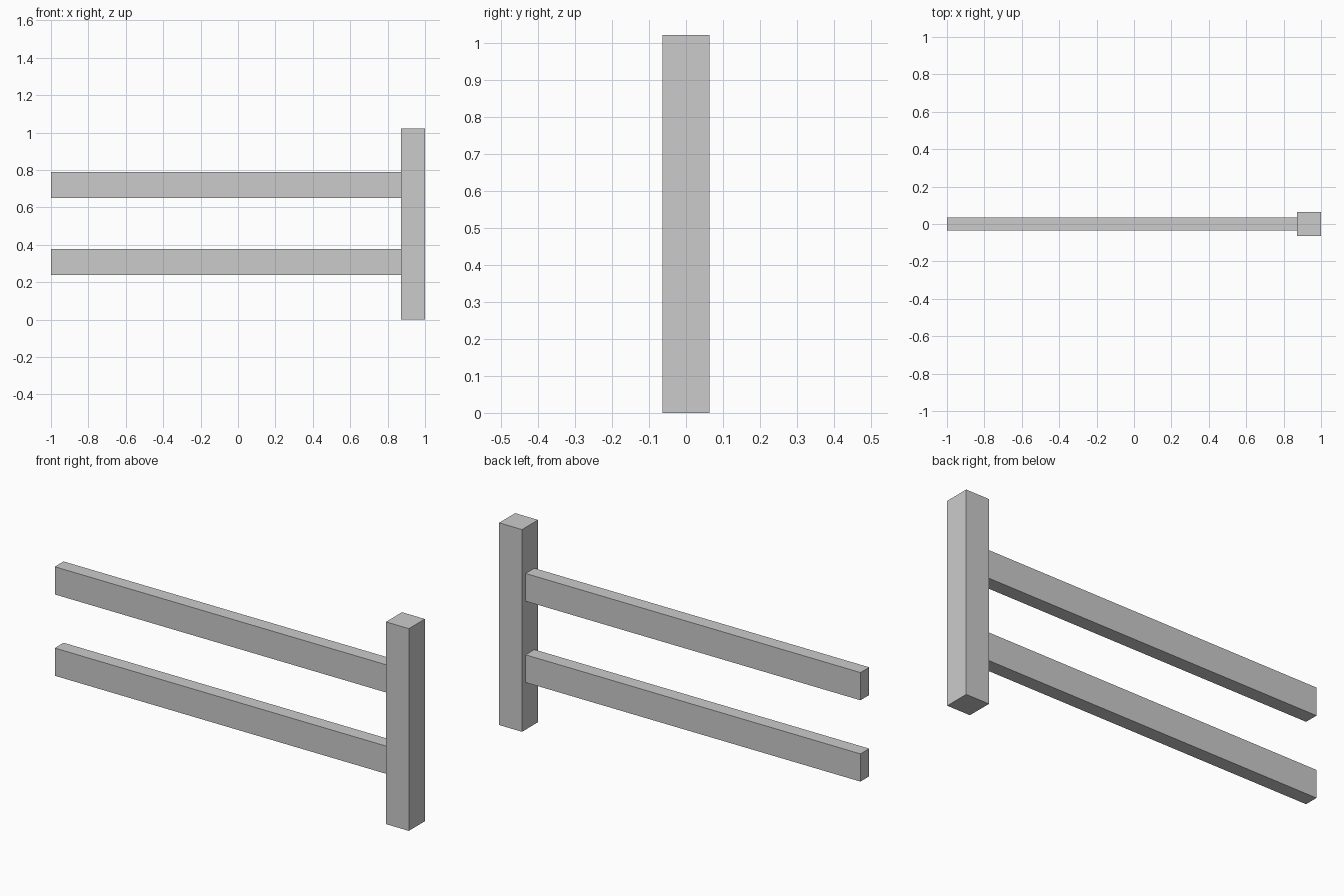
import bpy

if "Cube" in bpy.data.objects:
    bpy.data.objects.remove(bpy.data.objects["Cube"])


def box(name, lo, hi):
    """Axis-aligned box between two corners."""
    centre = [(a + b) / 2 for a, b in zip(lo, hi)]
    size = [b - a for a, b in zip(lo, hi)]
    bpy.ops.mesh.primitive_cube_add(size=1, location=centre)
    obj = bpy.context.object
    obj.name = name
    obj.scale = size
    bpy.ops.object.transform_apply(location=False, rotation=False, scale=True)
    return obj


POST_W, POST_H = 0.128, 1.022
RAIL_D, RAIL_H = 0.07, 0.14
POST_X = 1 - POST_W

# Upright post at the right end
box("fence_post", (POST_X, -POST_W / 2, 0), (1, POST_W / 2, POST_H))

# Two horizontal rails butting against the post
for name, z in (("lower_rail", 0.238), ("upper_rail", 0.649)):
    box(name, (-1, -RAIL_D / 2, z), (POST_X, RAIL_D / 2, z + RAIL_H))
